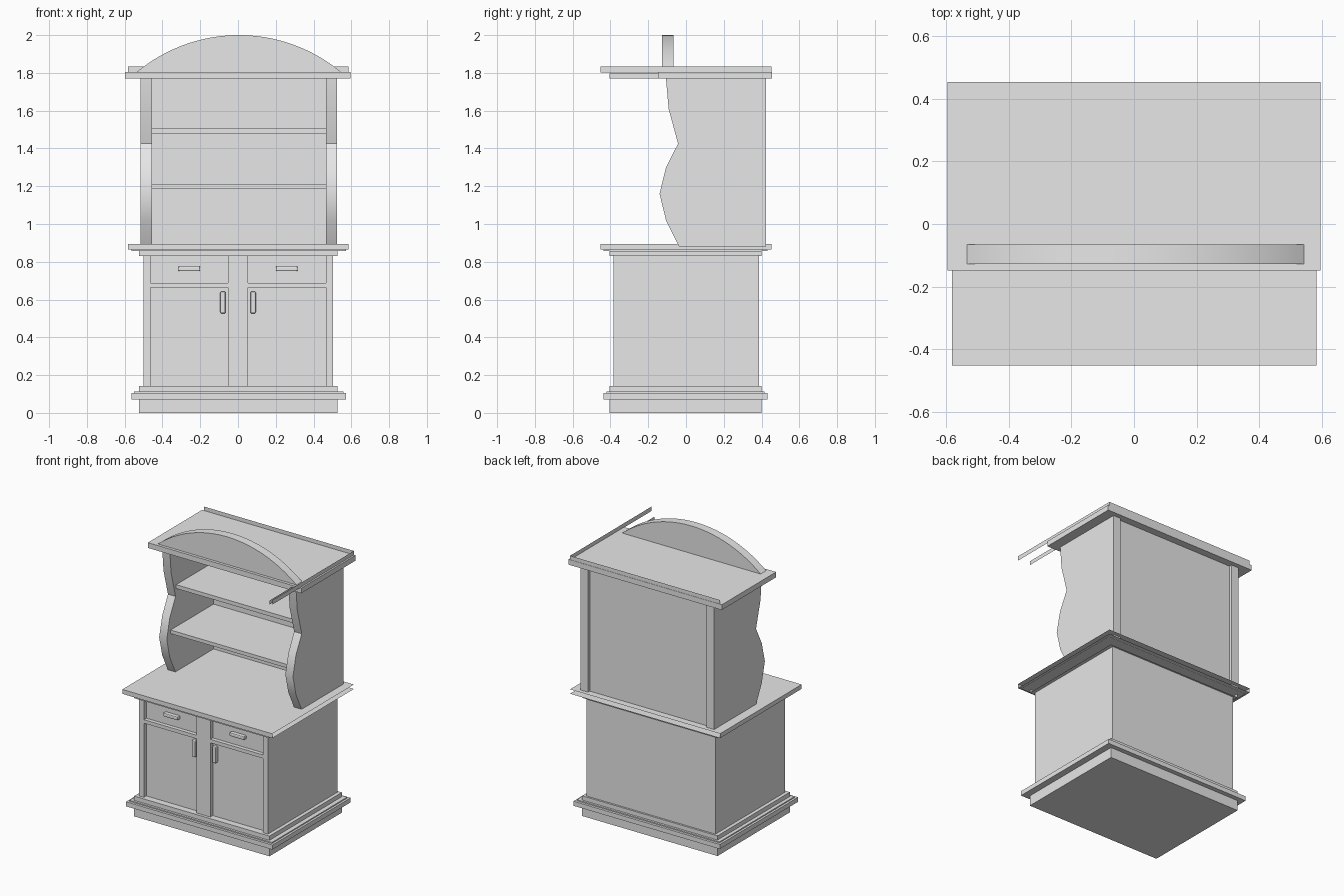
import bpy, bmesh, math

cube = bpy.data.objects.get("Cube")
if cube:
    bpy.data.objects.remove(cube, do_unlink=True)

grey = bpy.data.materials.new("plain_grey")
grey.use_nodes = True
grey.diffuse_color = (0.8, 0.8, 0.8, 1)
grey.node_tree.nodes["Principled BSDF"].inputs["Base Color"].default_value = (0.8, 0.8, 0.8, 1)


def finish(name, bm):
    mesh = bpy.data.meshes.new(name)
    bm.to_mesh(mesh)
    bm.free()
    obj = bpy.data.objects.new(name, mesh)
    bpy.context.collection.objects.link(obj)
    mesh.materials.append(grey)
    return obj


def box(name, x, y, z, open_sides=False, bevel=0):
    """Box from ranges; open_sides leaves out the +x and +y faces."""
    bm = bmesh.new()
    bmesh.ops.create_cube(bm, size=1)
    if open_sides:
        gone = [f for f in bm.faces if f.normal.x > 0.5 or f.normal.y > 0.5]
        bmesh.ops.delete(bm, geom=gone, context='FACES')
    for v in bm.verts:
        v.co = [r[0] if c < 0 else r[1] for c, r in zip(v.co, (x, y, z))]
    if bevel:
        bmesh.ops.bevel(bm, geom=bm.edges[:], offset=bevel, segments=2,
                        affect='EDGES', profile=0.5)
    return finish(name, bm)


def prism(name, outline, axis, start, end):
    """Extrude a closed outline along x or y, rounding shallow corners."""
    bm = bmesh.new()
    place = (lambda a, b: (start, a, b)) if axis == 'x' else (lambda a, b: (a, start, b))
    face = bm.faces.new([bm.verts.new(place(a, b)) for a, b in outline])
    out = bmesh.ops.extrude_face_region(bm, geom=[face])
    shift = (end - start, 0, 0) if axis == 'x' else (0, end - start, 0)
    bmesh.ops.translate(bm, vec=shift,
                        verts=[g for g in out["geom"] if isinstance(g, bmesh.types.BMVert)])
    bmesh.ops.recalc_face_normals(bm, faces=bm.faces[:])
    obj = finish(name, bm)
    bpy.ops.object.select_all(action='DESELECT')
    obj.select_set(True)
    bpy.context.view_layer.objects.active = obj
    bpy.ops.object.shade_smooth_by_angle(angle=math.radians(30))
    return obj


def sheet(name, corners):
    bm = bmesh.new()
    bm.faces.new([bm.verts.new(c) for c in corners])
    return finish(name, bm)


# Base mouldings
mould_x, mould_y = (-0.525, 0.527), (-0.404, 0.4)
lip_x, lip_y = (-0.565, 0.573), (-0.437, 0.432)
top_x, top_y = (-0.582, 0.584), (-0.453, 0.453)
box("plinth", mould_x, mould_y, (0, 0.072))
box("base_ledge", lip_x, lip_y, (0.072, 0.104))
box("base_ledge_cap", (-0.55, 0.558), (-0.42, 0.415), (0.104, 0.112))
box("base_moulding", mould_x, mould_y, (0.112, 0.142))

# Lower cabinet with a face frame in front of the recessed doors and drawers
front, panel = -0.384, -0.357
box("cabinet_body", (-0.5, 0.502), (panel, 0.387), (0.14, 0.835))
for name, x in (("left_stile", (0.465, 0.502)), ("right_stile", (-0.5, -0.463)),
                ("center_stile", (-0.054, 0.054))):
    box(name, x, (front, panel), (0.14, 0.835))
for side, x in (("left", (0.054, 0.465)), ("right", (-0.463, -0.054))):
    box(side + "_drawer_rail", x, (front, panel), (0.663, 0.688))

# Pulls
for side, s in (("left", 1), ("right", -1)):
    box(side + "_drawer_pull", sorted((s * 0.2, s * 0.316)), (front, panel + 0.005),
        (0.75, 0.776), bevel=0.007)
    box(side + "_door_pull", sorted((s * 0.066, s * 0.094)), (front, panel + 0.005),
        (0.526, 0.643), bevel=0.007)

# Counter, open on two edges
box("counter_moulding", mould_x, mould_y, (0.83, 0.857), open_sides=True)
box("counter_lip", lip_x, lip_y, (0.857, 0.864), open_sides=True)
box("counter_top", top_x, top_y, (0.864, 0.895), open_sides=True)

# Hutch sides with scalloped front edges
scallop = [(-0.106, 1.77), (-0.092, 1.61), (-0.042, 1.425), (-0.106, 1.3),
           (-0.14, 1.16), (-0.106, 1.02), (-0.037, 0.882)]
outline = scallop + [(0.423, 0.882), (0.423, 1.77)]
prism("right_hutch_side", outline, 'x', -0.515, -0.456)
prism("left_hutch_side", outline, 'x', 0.466, 0.525)
box("hutch_back", (-0.456, 0.466), (0.38, 0.403), (0.882, 1.77))
box("lower_shelf", (-0.456, 0.466), (-0.097, 0.38), (1.185, 1.21))
box("upper_shelf", (-0.456, 0.466), (-0.035, 0.38), (1.478, 1.505))

# Crown board and its thin edge strips
box("crown_board", (-0.597, 0.596), (-0.148, 0.455), (1.769, 1.806))
for name, x, y, low, high in (("upper_strip", top_x, top_y, 1.803, 1.834),
                              ("lower_strip", mould_x, mould_y, 1.769, 1.797)):
    sheet("side_" + name, [(x[1], y[0], low), (x[1], y[1], low),
                           (x[1], y[1], high), (x[1], y[0], high)])
    sheet("back_" + name, [(x[1], y[1], low), (x[0], y[1], low),
                           (x[0], y[1], high), (x[1], y[1], high)])

# Arched pediment
half, rise, mid, steps = 0.54, 0.195, 0.005, 32
radius = (half ** 2 + rise ** 2) / (2 * rise)
sweep = math.asin(half / radius)
angles = [sweep * (2 * i / steps - 1) for i in range(steps + 1)]
arch = [(mid + radius * math.sin(a), 2 - radius + radius * math.cos(a)) for a in angles]
prism("arched_pediment", arch, 'y', -0.128, -0.066)
